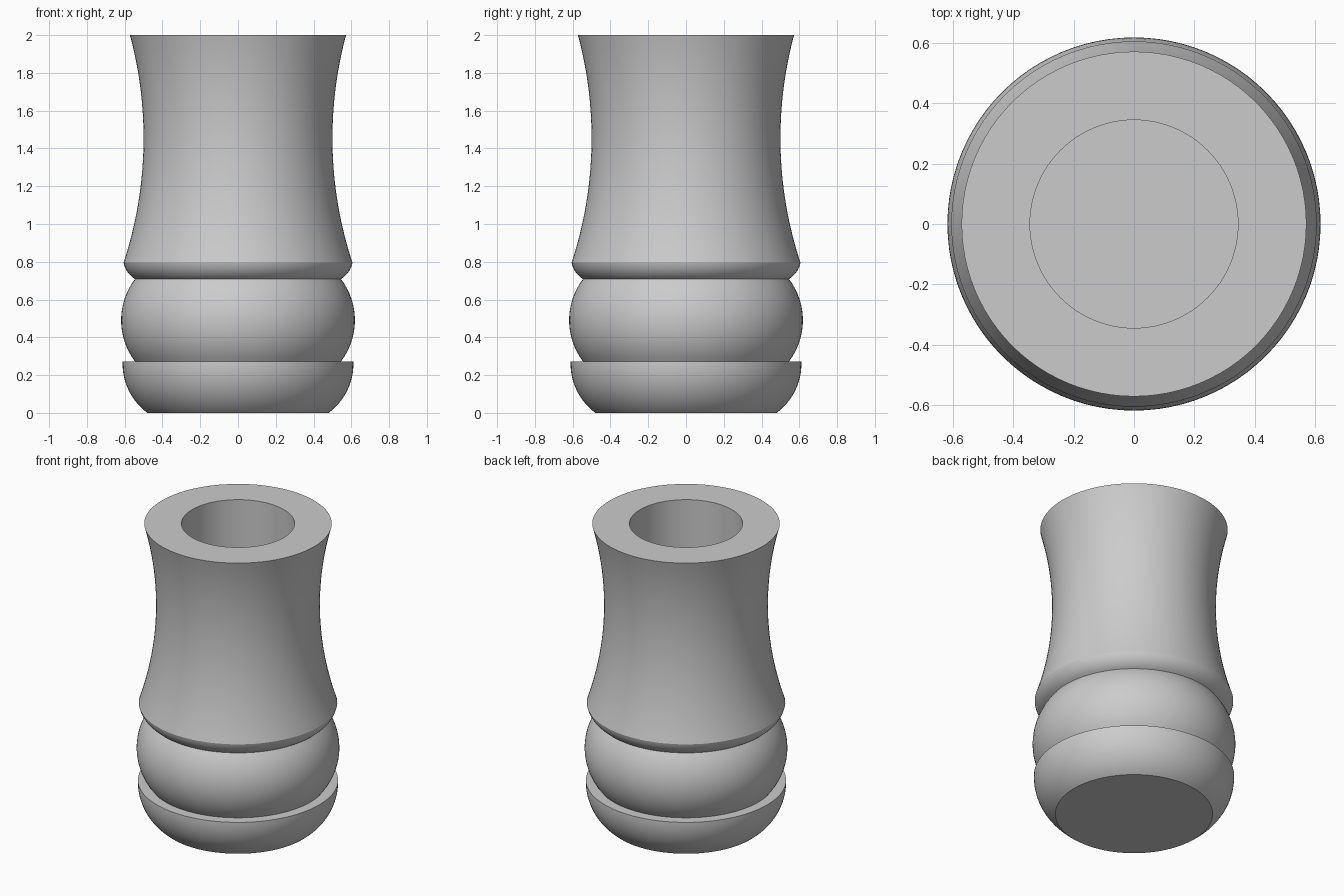
import bpy, bmesh, math
from mathutils import Vector

if "Cube" in bpy.data.objects:
    bpy.data.objects.remove(bpy.data.objects["Cube"])

SIDES = 96


def arc(a, b, c, n=16):
    """Points (radius, z) on the circular arc from a through b to c."""
    a, b, c = Vector(a), Vector(b), Vector(c)
    d = 2 * (a.x * (b.y - c.y) + b.x * (c.y - a.y) + c.x * (a.y - b.y))
    sa, sb, sc = a.length_squared, b.length_squared, c.length_squared
    m = Vector(((sa * (b.y - c.y) + sb * (c.y - a.y) + sc * (a.y - b.y)) / d,
                (sa * (c.x - b.x) + sb * (a.x - c.x) + sc * (b.x - a.x)) / d))
    t0 = math.atan2(a.y - m.y, a.x - m.x)
    t2 = math.atan2(c.y - m.y, c.x - m.x)
    sweep = (t2 - t0 + math.pi) % (2 * math.pi) - math.pi
    r = (a - m).length
    return [(m.x + r * math.cos(t0 + sweep * i / n),
             m.y + r * math.sin(t0 + sweep * i / n)) for i in range(n + 1)]


def lathe(name, profile):
    """Revolve a (radius, z) profile about the z axis."""
    bm = bmesh.new()
    verts = [bm.verts.new((r, 0, z)) for r, z in profile]
    edges = [bm.edges.new(p) for p in zip(verts, verts[1:])]
    bmesh.ops.spin(bm, geom=verts + edges, axis=(0, 0, 1), cent=(0, 0, 0),
                   angle=2 * math.pi, steps=SIDES, use_duplicate=False)
    bmesh.ops.remove_doubles(bm, verts=bm.verts, dist=1e-5)
    bmesh.ops.recalc_face_normals(bm, faces=bm.faces)
    mesh = bpy.data.meshes.new(name)
    bm.to_mesh(mesh)
    bm.free()
    obj = bpy.data.objects.new(name, mesh)
    bpy.context.collection.objects.link(obj)
    bpy.context.view_layer.objects.active = obj
    obj.select_set(True)
    bpy.ops.object.shade_smooth_by_angle(angle=math.radians(30))
    obj.select_set(False)
    return obj


# Rounded foot with a flat ledge on top
foot = arc((0.48, 0), (0.574, 0.11), (0.611, 0.272))
# Ball-shaped ring
ring = arc((0.545, 0.272), (0.619, 0.49), (0.545, 0.709))
# Small rounded collar under the body
collar = arc((0.545, 0.709), (0.585, 0.746), (0.606, 0.795), 8)
# Waisted body up to the flat rim
body = arc((0.606, 0.795), (0.5, 1.44), (0.572, 2.0), 24)
# Blind hole in the top
bore = [(0.345, 2.0), (0.345, 0.8), (0, 0.8)]

lathe("turned_holder", [(0, 0)] + foot + ring + collar[1:] + body[1:] + bore)
